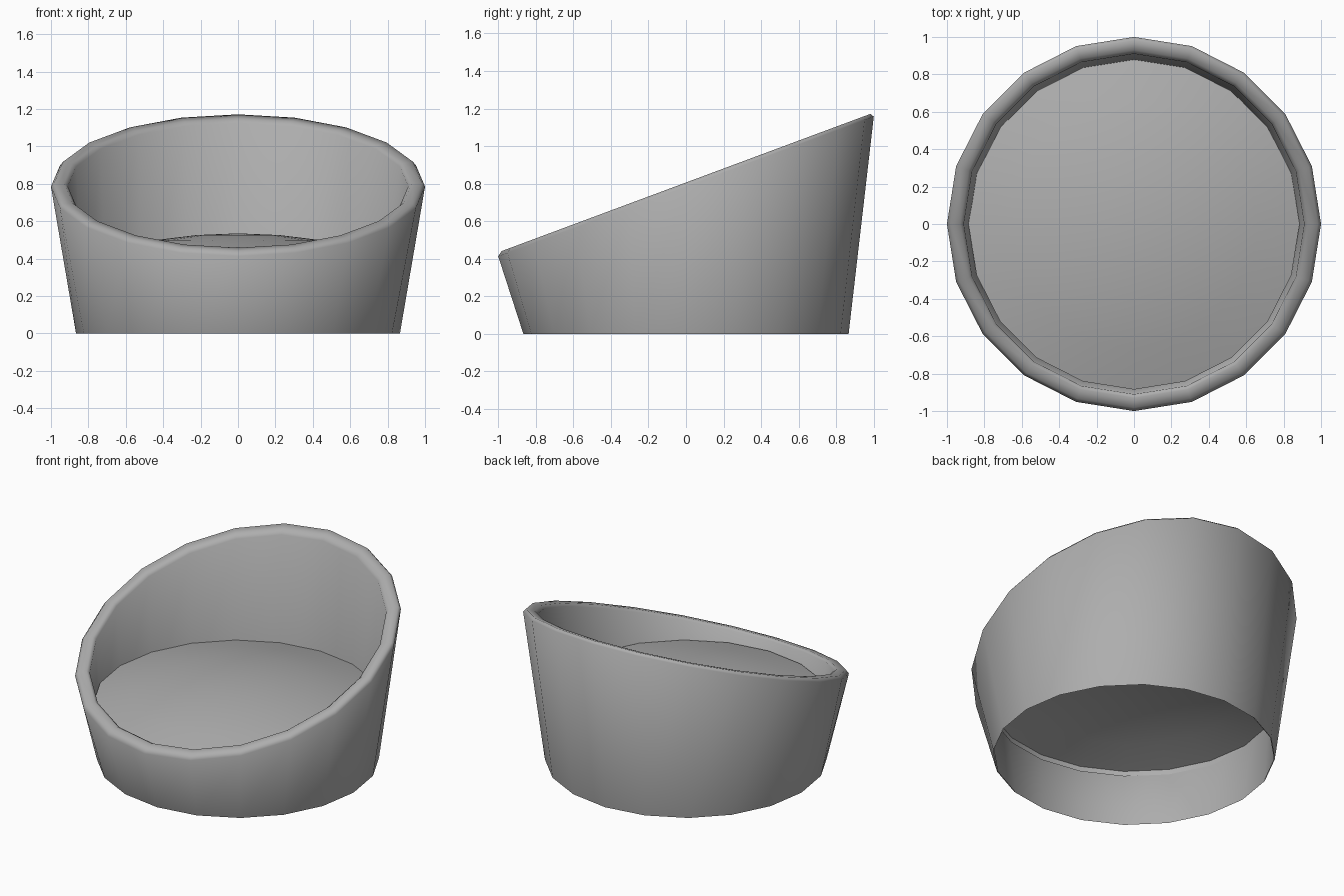
import bpy, bmesh, math

if "Cube" in bpy.data.objects:
    bpy.data.objects.remove(bpy.data.objects["Cube"])

SIDES = 20

# Mid-grey upholstery
grey = bpy.data.materials.new("grey_upholstery")
grey.diffuse_color = (0.42, 0.42, 0.42, 1)
grey.use_nodes = True
grey.node_tree.nodes["Principled BSDF"].inputs["Base Color"].default_value = grey.diffuse_color


def lathe(name, profile, slope=0.0, cap=None):
    """Spin (radius, height, tilt) points; tilt=1 makes the ring follow the slanted rim plane."""
    bm = bmesh.new()
    rings = []
    for r, z, tilt in profile:
        ring = []
        for i in range(SIDES):
            a = 2 * math.pi * i / SIDES
            x, y = r * math.cos(a), r * math.sin(a)
            ring.append(bm.verts.new((x, y, z + tilt * slope * y)))
        rings.append(ring)
    for lo, hi in zip(rings, rings[1:]):
        for i in range(SIDES):
            j = (i + 1) % SIDES
            bm.faces.new((lo[i], lo[j], hi[j], hi[i]))
    if cap is not None:
        tip = bm.verts.new((0, 0, cap))
        for i in range(SIDES):
            bm.faces.new((rings[-1][i], rings[-1][(i + 1) % SIDES], tip))
    mesh = bpy.data.meshes.new(name)
    bm.to_mesh(mesh)
    bm.free()
    mesh.materials.append(grey)
    ob = bpy.data.objects.new(name, mesh)
    bpy.context.collection.objects.link(ob)
    bpy.ops.object.select_all(action='DESELECT')
    ob.select_set(True)
    bpy.context.view_layer.objects.active = ob
    bpy.ops.object.shade_smooth_by_angle(angle=math.radians(62))
    return ob


# Tub wall: flared outside, rounded slanted rim, inside tapering to the bottom edge
lathe("tub_wall", [
    (0.866, 0.0, 0),
    (1.0, 0.785, 1),
    (0.982, 0.806, 1),
    (0.93, 0.804, 1),
    (0.91, 0.787, 1),
    (0.862, 0.0, 0),
], slope=0.372)

# Domed seat cushion with a short skirt, open underneath
R, TOP, DROP = 0.885, 0.535, 0.145
dome = [(R * k, TOP - DROP * k * k, 0) for k in (1, 0.75, 0.5, 0.25)]
lathe("seat_cushion", [(R, 0.355, 0)] + dome, cap=TOP)
